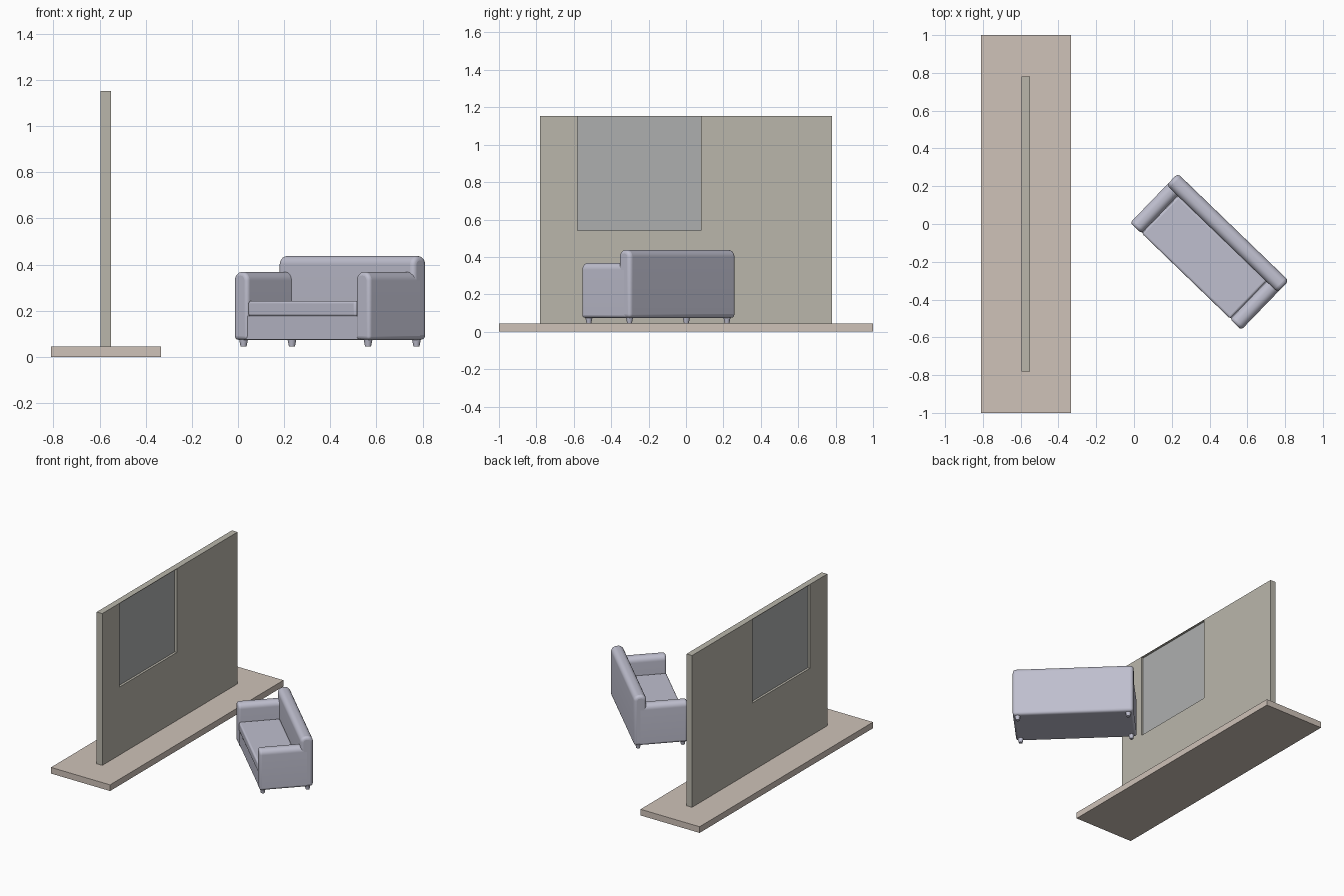
import bpy, bmesh, math
from mathutils import Matrix, Vector

if "Cube" in bpy.data.objects:
    bpy.data.objects.remove(bpy.data.objects["Cube"])

TURN = -math.radians(44)   # sofa heading about z


def material(name, rgb):
    m = bpy.data.materials.new(name)
    m.diffuse_color = (*rgb, 1)
    m.use_nodes = True
    m.node_tree.nodes["Principled BSDF"].inputs["Base Color"].default_value = m.diffuse_color
    return m


STONE = material("warm_stone", (0.62, 0.54, 0.48))
PLASTER = material("plaster", (0.49, 0.47, 0.41))
GLASS = material("grey_glass", (0.42, 0.43, 0.43))
FABRIC = material("lilac_fabric", (0.52, 0.52, 0.62))


def finish(name, bm, mat, turn=0.0):
    mesh = bpy.data.meshes.new(name)
    bmesh.ops.recalc_face_normals(bm, faces=bm.faces[:])
    bm.to_mesh(mesh)
    bm.free()
    ob = bpy.data.objects.new(name, mesh)
    bpy.context.collection.objects.link(ob)
    ob.rotation_euler.z = turn
    if mat:
        mesh.materials.append(mat)
    return ob


def box_bm(x, y, z):
    bm = bmesh.new()
    size = [b - a for a, b in (x, y, z)]
    mid = [(a + b) / 2 for a, b in (x, y, z)]
    bmesh.ops.create_cube(bm, size=1, matrix=Matrix.Translation(mid) @ Matrix.Diagonal((*size, 1)))
    return bm


def box(name, x, y, z, mat):
    return finish(name, box_bm(x, y, z), mat)


def smooth(ob):
    bpy.ops.object.select_all(action='DESELECT')
    ob.select_set(True)
    bpy.context.view_layer.objects.active = ob
    bpy.ops.object.shade_smooth_by_angle(angle=math.radians(40))


def padded(name, x, y, z, edge, roll_axis=None, roll=0.037):
    """Upholstered block; roll_axis rounds the long top edges along that axis."""
    bm = box_bm(x, y, z)
    if roll_axis is not None:
        tops = [e for e in bm.edges
                if all(v.co.z > z[1] - 1e-4 for v in e.verts)
                and abs((e.verts[0].co - e.verts[1].co)[roll_axis]) > 1e-4]
        bmesh.ops.bevel(bm, geom=tops, offset=roll, segments=8, profile=0.5, affect='EDGES')
    ob = finish(name, bm, FABRIC, TURN)
    b = ob.modifiers.new("soft_edges", 'BEVEL')
    b.width, b.segments = edge, 4
    b.limit_method, b.angle_limit = 'ANGLE', math.radians(50)
    smooth(ob)
    return ob


# Plinth and wall with window opening
box("plinth", (-0.81, -0.333), (-1, 1), (0, 0.045), STONE)
wall = box("wall", (-0.595, -0.55), (-0.78, 0.78), (0.045, 1.153), PLASTER)
cutter = box("window_cutter", (-0.7, -0.45), (-0.579, 0.08), (0.541, 1.151), None)
cutter.hide_render = True
cutter.hide_viewport = True
cut = wall.modifiers.new("window_opening", 'BOOLEAN')
cut.operation, cut.object, cut.solver = 'DIFFERENCE', cutter, 'EXACT'
box("window_pane", (-0.578, -0.567), (-0.579, 0.08), (0.541, 1.151), GLASS)

# Sofa body, in its own axes: x along its length, y towards its back
U0, U1, V0, V1 = -0.019, 0.798, -0.009, 0.353
padded("sofa_back", (U0, U1), (0.268, V1), (0.074, 0.437), 0.02, 0)
padded("left_arm", (U0, U0 + 0.082), (V0, 0.325), (0.074, 0.368), 0.016, 1)
padded("right_arm", (U1 - 0.082, U1), (V0, 0.325), (0.074, 0.368), 0.016, 1)
padded("seat_base", (0.04, 0.74), (-0.003, 0.3), (0.074, 0.178), 0.004)
padded("seat_cushion", (0.064, 0.715), (-0.007, 0.27), (0.175, 0.243), 0.012)

# Tapered feet
for side, u in (("left", 0.016), ("right", 0.766)):
    for end, v in (("front", 0.018), ("back", 0.32)):
        bm = bmesh.new()
        bmesh.ops.create_cone(bm, cap_ends=True, segments=20, radius1=0.013, radius2=0.02,
                              depth=0.035, matrix=Matrix.Translation((u, v, 0.0625)))
        smooth(finish(f"{side}_{end}_foot", bm, FABRIC, TURN))
